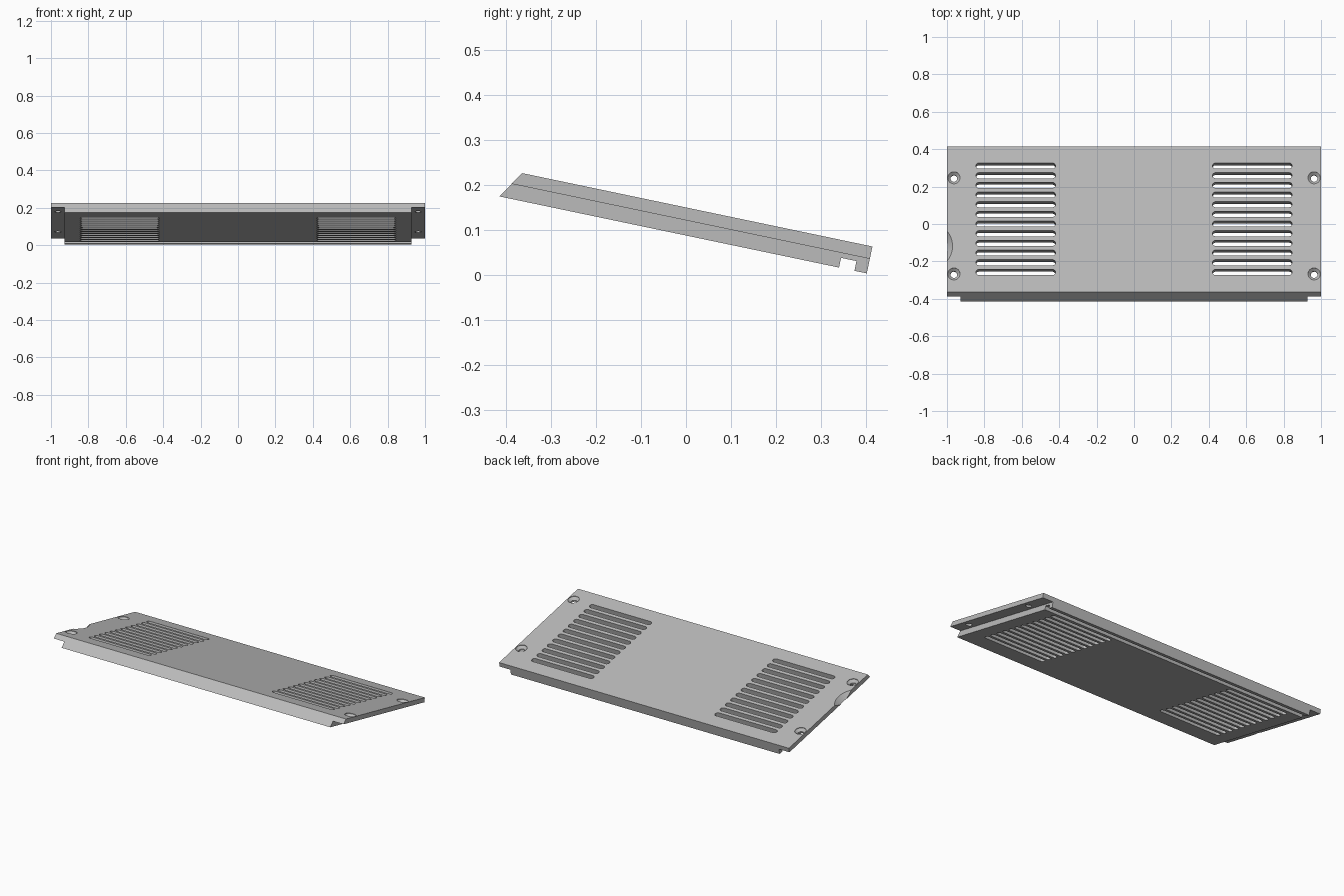
import bpy, bmesh
from math import radians, cos, sin, pi
from mathutils import Matrix

cube = bpy.data.objects.get("Cube")
if cube:
    bpy.data.objects.remove(cube, do_unlink=True)

# Panel frame: u runs down the slope, w is the panel normal, top face at w = 0
SLOPE = radians(11.83)
TILT = Matrix.Translation((0, -0.364, 0.226)) @ Matrix.Rotation(-SLOPE, 4, 'X')
FLANGE = -0.028


def along(y):
    """Distance down the slope for a plan position y."""
    return (y + 0.364) / cos(SLOPE)


def loft(bm, rings):
    """Closed solid through matching rings of points."""
    rows = [[bm.verts.new(p) for p in ring] for ring in rings]
    for a, b in zip(rows, rows[1:]):
        for i in range(len(a)):
            j = (i + 1) % len(a)
            bm.faces.new((a[i], a[j], b[j], b[i]))
    bm.faces.new(rows[0][::-1])
    bm.faces.new(rows[-1])


def lathe(bm, x, u, profile, sides):
    """Round solid standing on the panel normal, from (radius, w) pairs."""
    loft(bm, [[(x + r * cos(2 * pi * k / sides), u + r * sin(2 * pi * k / sides), w)
               for k in range(sides)] for r, w in profile])


def make(name, bm):
    bmesh.ops.recalc_face_normals(bm, faces=bm.faces)
    mesh = bpy.data.meshes.new(name)
    bm.to_mesh(mesh)
    bm.free()
    obj = bpy.data.objects.new(name, mesh)
    bpy.context.collection.objects.link(obj)
    obj.matrix_world = TILT
    return obj


def cut(target, cutter):
    cutter.hide_render = True
    mod = target.modifiers.new("cut", 'BOOLEAN')
    mod.operation, mod.solver, mod.object = 'DIFFERENCE', 'EXACT', cutter
    bpy.context.view_layer.objects.active = target
    bpy.ops.object.modifier_apply(modifier=mod.name)
    bpy.data.objects.remove(cutter, do_unlink=True)


# Panel body: slanted front edge and a groove under the back edge
side = [(0, 0), (0.795, 0), (0.795, -0.061), (0.767, -0.061), (0.767, -0.039),
        (0.732, -0.039), (0.732, -0.061), (-0.039, -0.061)]
bm = bmesh.new()
loft(bm, [[(x, u, w) for u, w in side] for x in (-1, 1)])
panel = make("vent_panel", bm)

# Thin side flanges: remove the lower part of both ends
bm = bmesh.new()
for s in (-1, 1):
    loft(bm, [[(s * x, u, w) for x, u in ((0.927, -0.2), (1.1, -0.2), (1.1, 1), (0.927, 1))]
              for w in (-0.2, FLANGE)])
cut(panel, make("flange_cutter", bm))

# Vent slots with rounded ends, screw holes and the finger notch
bm = bmesh.new()
R = 0.0155
for s in (-1, 1):
    for n in range(12):
        u = along(0.311 - n * 0.0517)
        outline = []
        for k in range(18):
            a = -pi / 2 + pi * (k % 9) / 8 + (pi if k > 8 else 0)
            end = 0.845 - R if k < 9 else 0.42 + R
            outline.append((s * (end + R * cos(a)), u + R * sin(a)))
        loft(bm, [[(x, v, w) for x, v in outline] for w in (-0.1, 0.03)])
    for y in (0.247, -0.267):
        lathe(bm, s * 0.963, along(y),
              [(0.018, -0.05), (0.018, -0.018), (0.033, -0.003), (0.033, 0.02)], 32)
lathe(bm, -1.098, along(-0.118), [(0.098, -0.032), (0.128, 0), (0.138, 0.01)], 96)
cut(panel, make("opening_cutter", bm))

# Single grey finish
grey = bpy.data.materials.new("grey_plastic")
grey.use_nodes = True
colour = (0.5, 0.5, 0.5, 1)
grey.diffuse_color = colour
grey.node_tree.nodes["Principled BSDF"].inputs["Base Color"].default_value = colour
panel.data.materials.clear()
panel.data.materials.append(grey)

bpy.ops.object.select_all(action='DESELECT')
panel.select_set(True)
bpy.context.view_layer.objects.active = panel
bpy.ops.object.shade_smooth_by_angle(angle=radians(30))
